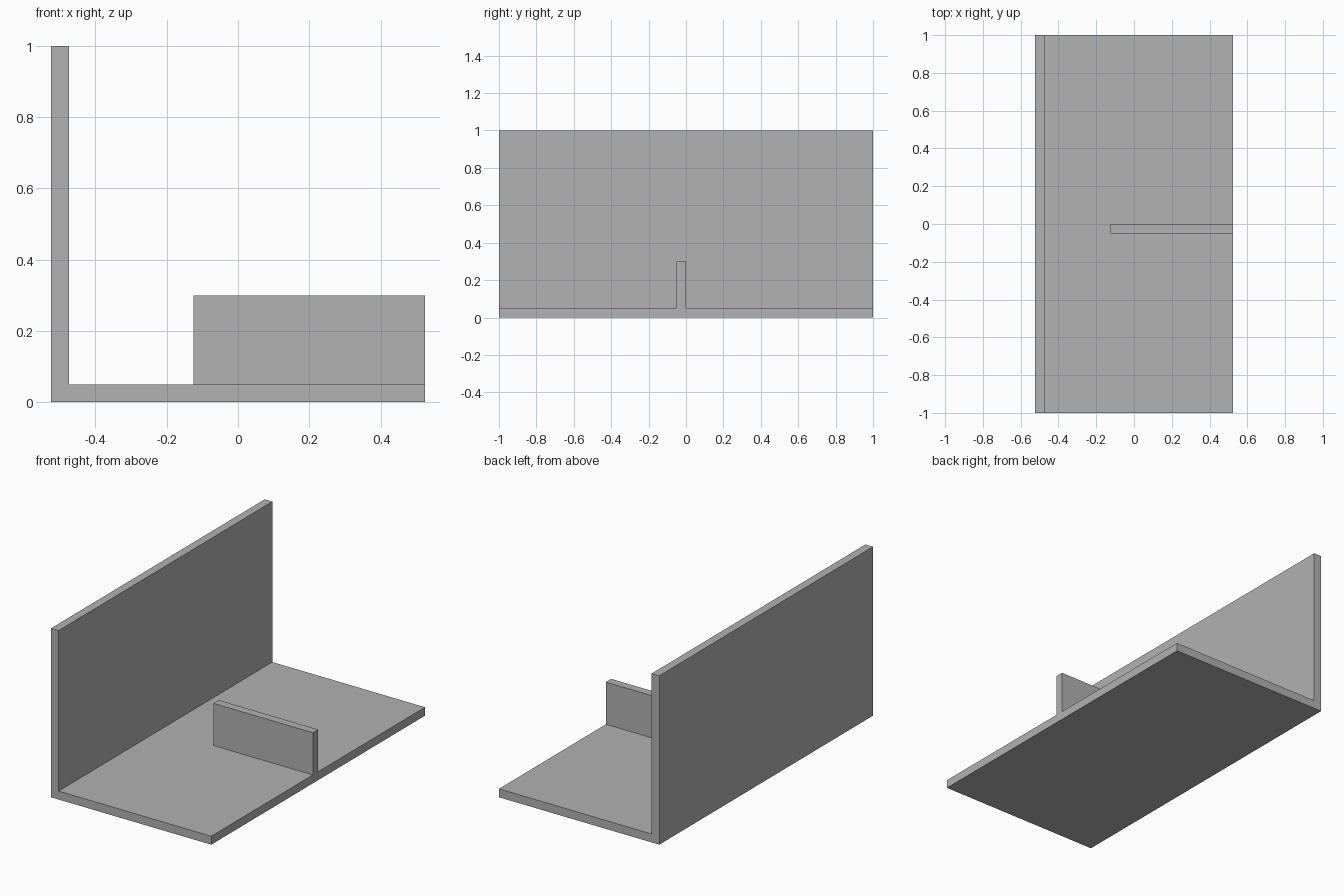
import bpy
import bmesh
from mathutils import Vector

cube = bpy.data.objects.get("Cube")
if cube:
    bpy.data.objects.remove(cube, do_unlink=True)

# Single flat grey
grey = bpy.data.materials.new("plain_grey")
grey.use_nodes = True
colour = (0.445, 0.445, 0.445, 1)
grey.diffuse_color = colour
grey.node_tree.nodes["Principled BSDF"].inputs["Base Color"].default_value = colour


def extrude_profile(name, profile, y_front, y_back):
    """Extrude an XZ outline along Y into a closed solid."""
    bm = bmesh.new()
    face = bm.faces.new([bm.verts.new((x, y_front, z)) for x, z in profile])
    result = bmesh.ops.extrude_face_region(bm, geom=[face])
    moved = [v for v in result["geom"] if isinstance(v, bmesh.types.BMVert)]
    bmesh.ops.translate(bm, verts=moved, vec=Vector((0, y_back - y_front, 0)))
    bmesh.ops.recalc_face_normals(bm, faces=bm.faces[:])
    mesh = bpy.data.meshes.new(name)
    bm.to_mesh(mesh)
    bm.free()
    mesh.materials.append(grey)
    obj = bpy.data.objects.new(name, mesh)
    bpy.context.collection.objects.link(obj)
    return obj


half_width = 0.525
thick = 0.05
wall_inner = thick - half_width
divider_start = -0.125
divider_top = 0.3

# Floor and upright wall in one L-shaped section
extrude_profile("floor_and_wall", [
    (-half_width, 0), (half_width, 0), (half_width, thick),
    (wall_inner, thick), (wall_inner, 1), (-half_width, 1)], -1, 1)

# Low divider standing on the floor, flush with its open edge
extrude_profile("divider", [
    (divider_start, thick), (half_width, thick),
    (half_width, divider_top), (divider_start, divider_top)], -thick, 0)
